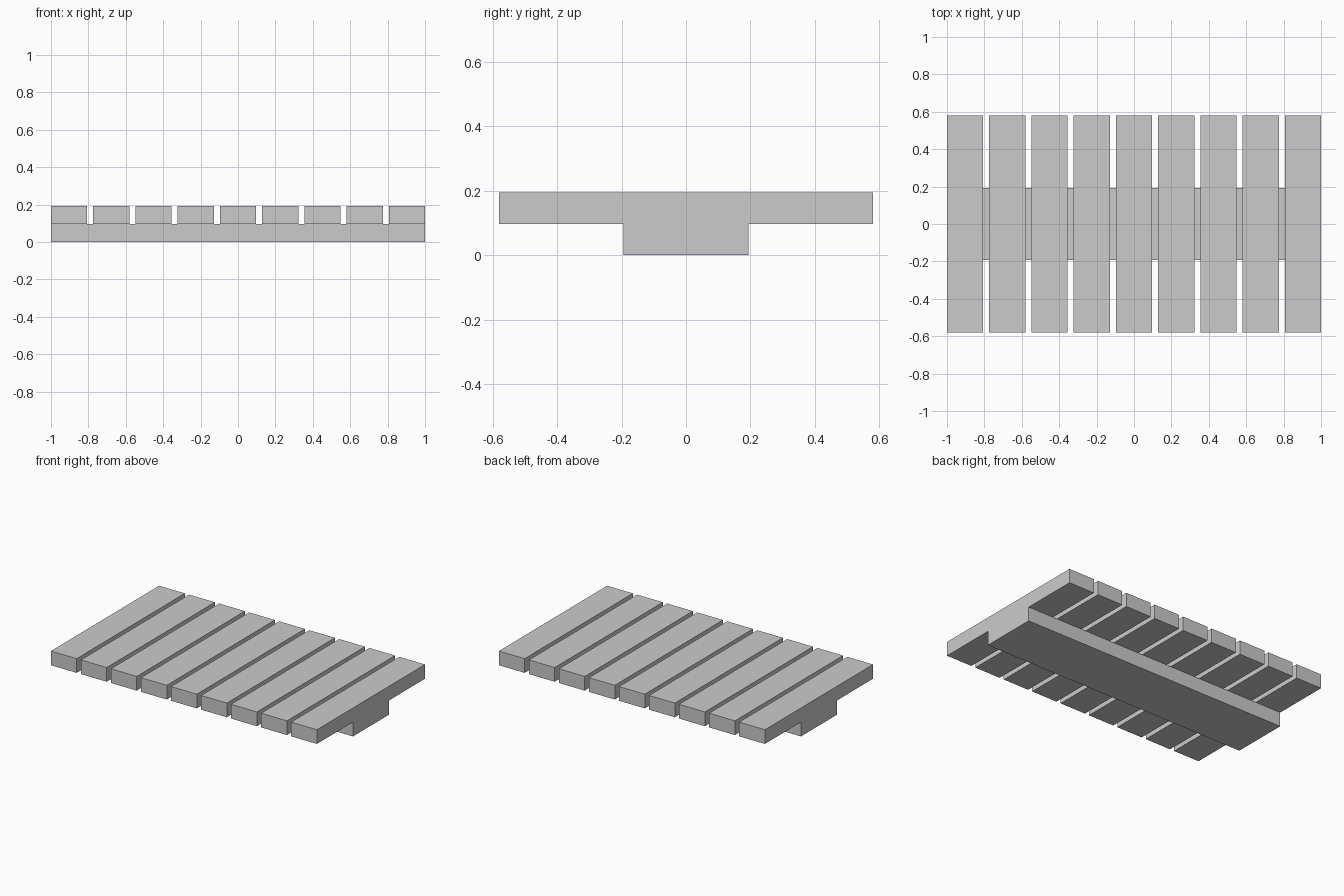
import bpy, bmesh, math

if "Cube" in bpy.data.objects:
    bpy.data.objects.remove(bpy.data.objects["Cube"])

U = 1 / 31                      # module: slat 6 wide, gap 1, length 62
SLATS, SLAT_W, GAP = 9, 6, 1

# Break lines along each axis (in modules)
xs = [-31]
for i in range(SLATS):
    xs.append(xs[-1] + SLAT_W)
    if i < SLATS - 1:
        xs.append(xs[-1] + GAP)
ys = [-18, -6, 6, 18]
zs = [0, 3, 6]
axes = (xs, ys, zs)


def solid(c):
    """Beam fills the lower middle row; slats fill every other upper strip."""
    if any(not 0 <= c[a] < len(axes[a]) - 1 for a in range(3)):
        return False
    return c[1] == 1 if c[2] == 0 else c[0] % 2 == 0


# Slatted deck fused with its centre beam, outer skin only
bm = bmesh.new()
for i in range(len(xs) - 1):
    for j in range(len(ys) - 1):
        for k in range(len(zs) - 1):
            cell = (i, j, k)
            if not solid(cell):
                continue
            for a in range(3):
                for side in (0, 1):
                    nb = list(cell)
                    nb[a] += 2 * side - 1
                    if solid(nb):
                        continue
                    b, d = (a + 1) % 3, (a + 2) % 3
                    corners = []
                    for p, q in ((0, 0), (1, 0), (1, 1), (0, 1)):
                        n = list(cell)
                        n[a] += side
                        n[b] += p
                        n[d] += q
                        corners.append(bm.verts.new([axes[m][n[m]] * U for m in range(3)]))
                    bm.faces.new(corners if side else corners[::-1])

bmesh.ops.remove_doubles(bm, verts=bm.verts, dist=1e-5)
bmesh.ops.dissolve_limit(bm, angle_limit=math.radians(1), verts=bm.verts, edges=bm.edges)
bmesh.ops.recalc_face_normals(bm, faces=bm.faces)

mesh = bpy.data.meshes.new("slatted_deck_with_beam")
bm.to_mesh(mesh)
bm.free()
bpy.context.collection.objects.link(bpy.data.objects.new("slatted_deck_with_beam", mesh))
